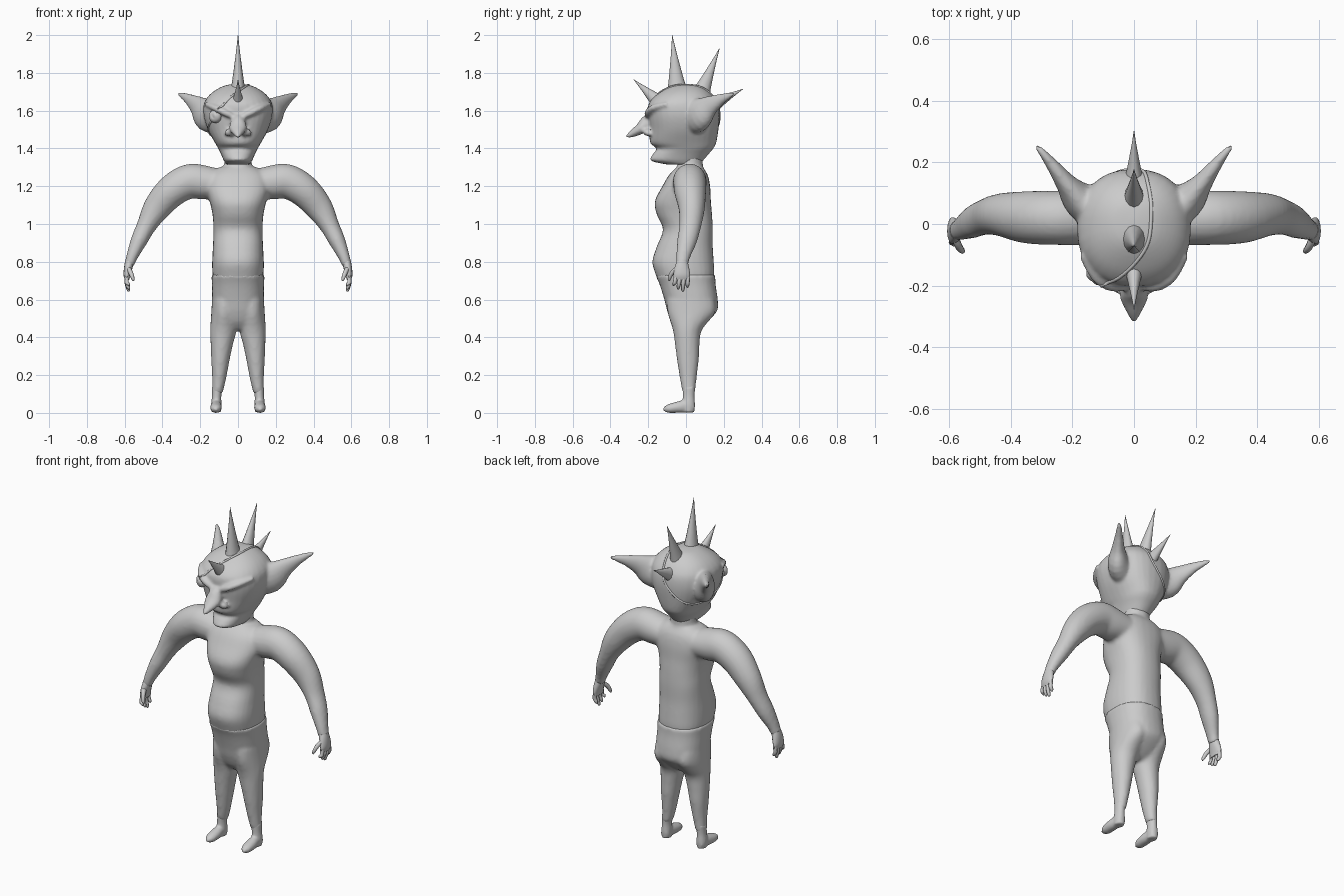
import bpy, bmesh, math
from mathutils import Vector
from mathutils.bvhtree import BVHTree

grey = bpy.data.materials.new("clay grey")
grey.diffuse_color = (0.6, 0.6, 0.6, 1)


def smooth_path(rows, steps):
    """Catmull-Rom interpolation through rows of numbers."""
    if steps == 1:
        return rows
    out = []
    for i in range(len(rows) - 1):
        p = [rows[max(0, min(len(rows) - 1, i + k))] for k in (-1, 0, 1, 2)]
        for s in range(steps):
            t = s / steps
            out.append([0.5 * (2 * b + (c - a) * t + (2 * a - 5 * b + 4 * c - d) * t * t
                               + (3 * b - a - 3 * c + d) * t ** 3) for a, b, c, d in zip(*p)])
    return out + [list(rows[-1])]


def tube(bm, rows, hint=(0, 1, 0), level=False, n=20, steps=4, power=1.0, flip=1):
    """Closed tube through rows of (x, y, z, side radius, hint radius)."""
    rows = smooth_path(rows, steps)
    pts = [Vector((r[0] * flip, r[1], r[2])) for r in rows]
    loops = []
    for i, r in enumerate(rows):
        t = Vector((0, 0, 1)) if level else (pts[min(i + 1, len(pts) - 1)] - pts[max(i - 1, 0)]).normalized()
        b = Vector(hint)
        b = (b - t * b.dot(t)).normalized()
        a = b.cross(t)
        ring = []
        for k in range(n):
            c, s = math.cos(math.tau * k / n), math.sin(math.tau * k / n)
            c, s = (math.copysign(abs(v) ** power, v) for v in (c, s))
            ring.append(bm.verts.new(pts[i] + a * c * max(r[3], 0.001) + b * s * max(r[4], 0.001)))
        loops.append(ring)
    for p, q in zip(loops, loops[1:]):
        for k in range(n):
            bm.faces.new((p[k], p[(k + 1) % n], q[(k + 1) % n], q[k]))
    bm.faces.new(loops[0][::-1])
    bm.faces.new(loops[-1])


def column(bm, rows, x=0, **kw):
    """Upright tube from rows of (z, half width, front y, back y)."""
    tube(bm, [(x, (f + b) / 2, z, w, (b - f) / 2) for z, w, f, b in rows], level=True, **kw)


def finish(name, bm, voxel=0, rounds=4):
    bmesh.ops.recalc_face_normals(bm, faces=bm.faces)
    me = bpy.data.meshes.new(name)
    bm.to_mesh(me)
    bm.free()
    me.materials.append(grey)
    ob = bpy.data.objects.new(name, me)
    bpy.context.collection.objects.link(ob)
    bpy.ops.object.select_all(action='DESELECT')
    bpy.context.view_layer.objects.active = ob
    ob.select_set(True)
    if voxel:  # fuse the overlapping tubes into one skin
        m = ob.modifiers.new("fuse", 'REMESH')
        m.mode, m.voxel_size, m.use_smooth_shade = 'VOXEL', voxel, True
        s = ob.modifiers.new("soften", 'SMOOTH')
        s.factor, s.iterations = 0.5, rounds
        bpy.ops.object.modifier_apply(modifier="fuse")
        bpy.ops.object.modifier_apply(modifier="soften")
    bpy.ops.object.shade_smooth_by_angle(angle=math.radians(50))
    return ob


# Torso, neck and arms
bm = bmesh.new()
column(bm, [(0.68, 0.125, -0.14, 0.14), (0.73, 0.135, -0.16, 0.15), (0.8, 0.137, -0.178, 0.147),
            (0.88, 0.133, -0.155, 0.142), (0.97, 0.13, -0.122, 0.142), (1.05, 0.135, -0.155, 0.138),
            (1.12, 0.15, -0.165, 0.132), (1.2, 0.17, -0.125, 0.128), (1.26, 0.155, -0.09, 0.115),
            (1.3, 0.1, -0.05, 0.09)], power=0.85, n=28)
column(bm, [(1.24, 0.09, -0.06, 0.1), (1.3, 0.075, -0.045, 0.09), (1.38, 0.07, -0.05, 0.09)])
for f in (1, -1):
    tube(bm, [(0.08, 0.02, 1.21, 0.075, 0.09), (0.18, 0.02, 1.22, 0.09, 0.09), (0.26, 0.02, 1.225, 0.092, 0.088),
              (0.35, 0.022, 1.175, 0.086, 0.085), (0.43, 0.03, 1.085, 0.073, 0.07),
              (0.485, 0.022, 0.99, 0.052, 0.058), (0.525, 0.005, 0.91, 0.044, 0.052),
              (0.56, -0.015, 0.83, 0.031, 0.038), (0.577, -0.022, 0.78, 0.025, 0.032)], flip=f)
finish("torso_and_arms", bm, 0.011)

# Hands: palm, four fingers and a thumb
for f, side in ((1, "left"), (-1, "right")):
    bm = bmesh.new()
    tube(bm, [(0.574, -0.02, 0.80, 0.024, 0.03), (0.582, -0.022, 0.765, 0.022, 0.04),
              (0.588, -0.022, 0.73, 0.018, 0.045), (0.587, -0.022, 0.705, 0.012, 0.042)], flip=f, n=14)
    for k in range(4):
        y = -0.053 + 0.021 * k
        drop = (0.03, 0.012, 0.0, 0.02)[k]
        tip = y * 1.15 - 0.004
        tube(bm, [(0.587, y, 0.725, 0.011, 0.011), (0.59, (y + tip) / 2, 0.69, 0.011, 0.011),
                  (0.58, tip, 0.652 + drop, 0.009, 0.009), (0.577, tip, 0.642 + drop, 0.003, 0.003)],
             flip=f, n=8, steps=2)
    tube(bm, [(0.58, -0.045, 0.765, 0.012, 0.014), (0.567, -0.075, 0.74, 0.012, 0.012),
              (0.556, -0.088, 0.71, 0.009, 0.009), (0.553, -0.089, 0.698, 0.003, 0.003)], flip=f, n=8, steps=2)
    finish(side + "_hand", bm)

# Trousers: pelvis and two legs
bm = bmesh.new()
column(bm, [(0.735, 0.142, -0.165, 0.155), (0.68, 0.138, -0.14, 0.157), (0.6, 0.137, -0.115, 0.168),
            (0.54, 0.13, -0.1, 0.165), (0.48, 0.11, -0.075, 0.11), (0.44, 0.06, -0.04, 0.06)], power=0.85, n=28)
for x in (0.08, -0.08):
    s = math.copysign(1, x)
    tube(bm, [(s * cx, (a + b) / 2, z, w, (b - a) / 2) for z, cx, w, a, b in (
        (0.6, 0.072, 0.066, -0.1, 0.15), (0.53, 0.073, 0.069, -0.098, 0.155), (0.44, 0.077, 0.07, -0.07, 0.085),
        (0.36, 0.086, 0.059, -0.058, 0.072), (0.28, 0.093, 0.049, -0.048, 0.068), (0.18, 0.1, 0.037, -0.032, 0.056),
        (0.1, 0.11, 0.028, -0.018, 0.048))], level=True)
finish("trousers", bm, 0.011)

# Feet
for f, side in ((1, "left"), (-1, "right")):
    bm = bmesh.new()
    tube(bm, [(0.109, 0.015, 0.14, 0.03, 0.034), (0.113, 0.014, 0.09, 0.025, 0.031),
              (0.115, 0.014, 0.04, 0.028, 0.034), (0.115, 0.012, 0.003, 0.025, 0.032)], level=True, flip=f)
    tube(bm, [(0.113, 0.04, 0.024, 0.022, 0.024), (0.115, 0.0, 0.034, 0.026, 0.034),
              (0.116, -0.05, 0.029, 0.031, 0.029), (0.117, -0.095, 0.022, 0.026, 0.022),
              (0.118, -0.12, 0.018, 0.008, 0.008)], hint=(0, 0, 1), flip=f)
    finish(side + "_foot", bm, 0.007, 2)

# Head with long nose, brows and swept ears
bm = bmesh.new()
column(bm, [(1.315, 0.06, -0.1, 0.07), (1.335, 0.075, -0.185, 0.09), (1.37, 0.09, -0.175, 0.12),
            (1.4, 0.105, -0.155, 0.145), (1.43, 0.122, -0.19, 0.16), (1.5, 0.16, -0.192, 0.172),
            (1.57, 0.182, -0.2, 0.178), (1.63, 0.182, -0.2, 0.172), (1.67, 0.163, -0.172, 0.152),
            (1.705, 0.125, -0.125, 0.12), (1.733, 0.07, -0.07, 0.075), (1.742, 0.01, -0.02, 0.02)], power=0.88, n=32)
tube(bm, [(0, -0.17, 1.57, 0.022, 0.03), (0, -0.205, 1.535, 0.04, 0.04), (0, -0.24, 1.505, 0.045, 0.03),
          (0, -0.285, 1.478, 0.024, 0.019), (0, -0.317, 1.461, 0.007, 0.007)], hint=(0, 0, 1))
for f in (1, -1):
    tube(bm, [(0.02, -0.2, 1.49, 0.02, 0.02), (0.05, -0.205, 1.485, 0.022, 0.02),
              (0.07, -0.19, 1.475, 0.006, 0.006)], hint=(0, 0, 1), flip=f, n=10)
    tube(bm, [(0.02, -0.205, 1.565, 0.012, 0.012), (0.07, -0.2, 1.59, 0.02, 0.018),
              (0.12, -0.168, 1.615, 0.022, 0.018), (0.17, -0.1, 1.635, 0.01, 0.01)], hint=(0, 0, 1), flip=f, n=12)
    tube(bm, [(0.1, 0.04, 1.57, 0.08, 0.1), (0.17, 0.075, 1.585, 0.06, 0.09), (0.215, 0.125, 1.625, 0.036, 0.055),
              (0.26, 0.185, 1.66, 0.022, 0.03), (0.3, 0.235, 1.682, 0.012, 0.015),
              (0.318, 0.252, 1.69, 0.007, 0.007)], hint=(0, 0, 1), flip=f)
head = finish("head", bm, 0.0085, 3)
skin = BVHTree.FromPolygons([v.co for v in head.data.vertices], [p.vertices[:] for p in head.data.polygons])

# Row of horn spikes along the crown
spikes = {"front": (-0.145, 1.645, -0.277, 1.765, 0.038), "crown": (-0.045, 1.69, -0.073, 2.0, 0.05),
          "back": (0.075, 1.68, 0.177, 1.93, 0.045), "rear": (0.14, 1.63, 0.302, 1.715, 0.038)}
for name, (y0, z0, y1, z1, r) in spikes.items():
    bm = bmesh.new()
    tube(bm, [(0, y0 + (y1 - y0) * t, z0 + (z1 - z0) * t, r * 0.75 * w, r * w)
              for t, w in ((0, 1.15), (0.2, 0.85), (0.6, 0.4), (1, 0))], n=12, steps=2)
    finish(name + "_spike", bm)

# Eye patch and the strap that wraps the head
bm = bmesh.new()
tube(bm, [(-0.115, -0.15, 1.57, 0.036, 0.036), (-0.122, -0.176, 1.571, 0.034, 0.034),
          (-0.127, -0.189, 1.572, 0.02, 0.02), (-0.129, -0.192, 1.572, 0.004, 0.004)], hint=(0, 0, 1), n=16)
finish("eye_patch", bm)
bm = bmesh.new()
route = smooth_path([(-0.12, -0.18, 1.58), (-0.08, -0.19, 1.63), (0.0, -0.13, 1.7), (0.045, -0.06, 1.73),
                     (0.055, 0.03, 1.73), (0.045, 0.12, 1.69), (0.02, 0.17, 1.6), (-0.05, 0.17, 1.52),
                     (-0.12, 0.11, 1.47), (-0.16, 0.0, 1.47), (-0.16, -0.1, 1.52), (-0.12, -0.18, 1.57)], 5)
on_skin = [skin.find_nearest(Vector(p))[0] for p in route]
tube(bm, [(*p, 0.006, 0.006) for p in on_skin], hint=(0.31, 0.22, 0.93), n=8, steps=1)
finish("eye_patch_strap", bm)
